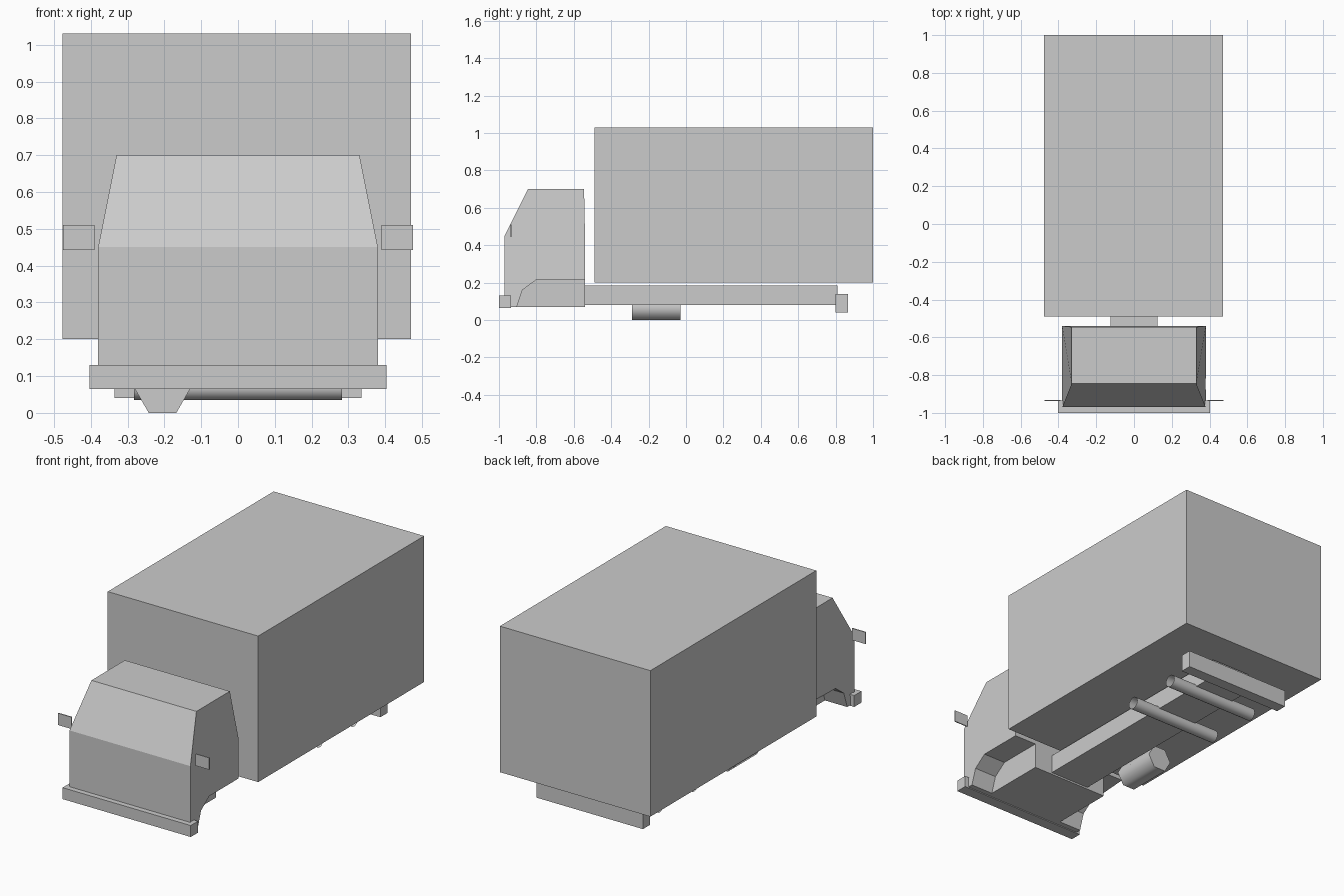
import bpy
import bmesh
from math import radians, pi
from mathutils import Matrix

default_cube = bpy.data.objects.get("Cube")
if default_cube:
    bpy.data.objects.remove(default_cube, do_unlink=True)

grey = bpy.data.materials.new("plain grey")
grey.use_nodes = True
grey.diffuse_color = (0.6, 0.6, 0.6, 1)
grey.node_tree.nodes["Principled BSDF"].inputs["Base Color"].default_value = (0.6, 0.6, 0.6, 1)


def finish(name, bm):
    bmesh.ops.recalc_face_normals(bm, faces=bm.faces)
    mesh = bpy.data.meshes.new(name)
    bm.to_mesh(mesh)
    bm.free()
    mesh.materials.append(grey)
    obj = bpy.data.objects.new(name, mesh)
    bpy.context.collection.objects.link(obj)
    return obj


def select(obj):
    bpy.ops.object.select_all(action='DESELECT')
    obj.select_set(True)
    bpy.context.view_layer.objects.active = obj


def prism(name, profile, x0, x1):
    """Extrude a (y, z) side profile across the width."""
    bm = bmesh.new()
    face = bm.faces.new([bm.verts.new((x0, y, z)) for y, z in profile])
    extruded = bmesh.ops.extrude_face_region(bm, geom=[face])["geom"]
    verts = [v for v in extruded if isinstance(v, bmesh.types.BMVert)]
    bmesh.ops.translate(bm, verts=verts, vec=(x1 - x0, 0, 0))
    return finish(name, bm)


def block(name, x, y, z):
    return prism(name, [(y[0], z[0]), (y[1], z[0]), (y[1], z[1]), (y[0], z[1])], *x)


def cylinder(name, centre, radius, length, sides, axis, capped):
    bm = bmesh.new()
    # A z cylinder is first spun by a half step, then laid along the axis
    turn = Matrix.Rotation(pi / 2, 4, axis)
    bmesh.ops.create_cone(bm, cap_ends=capped, segments=sides, radius1=radius,
                          radius2=radius, depth=length,
                          matrix=Matrix.Translation(centre) @ turn @ Matrix.Rotation(pi / 2, 4, 'Z'))
    obj = finish(name, bm)
    select(obj)
    bpy.ops.object.shade_smooth_by_angle(angle=radians(65))
    return obj


# Cargo body, chassis beam and bumpers
block("cargo_box", (-0.476, 0.47), (-0.49, 1.0), (0.2, 1.03))
block("chassis", (-0.125, 0.125), (-0.54, 0.81), (0.08, 0.185))
block("front_bumper", (-0.403, 0.403), (-1.0, -0.935), (0.065, 0.13))
block("rear_bumper", (-0.335, 0.335), (0.8, 0.865), (0.04, 0.138))

# Cab with a sloped windscreen and sides that lean in above the waist
cab = prism("cab", [(-0.97, 0.07), (-0.54, 0.07), (-0.54, 0.45),
                    (-0.545, 0.7), (-0.845, 0.7), (-0.97, 0.45)], -0.38, 0.38)
for v in cab.data.vertices:
    if v.co.z > 0.6:
        v.co.x *= 0.33 / 0.38

# Wheel arches cut from both lower corners, open towards the back
arch = [(-0.915, 0.04), (-0.905, 0.07), (-0.875, 0.16), (-0.8, 0.215),
        (-0.5, 0.215), (-0.5, 0.04)]
for side in (-1, 1):
    cutter = prism("arch_cutter", arch, side * 0.24, side * 0.45)
    cutter.hide_render = True
    cut = cab.modifiers.new("wheel_arch", 'BOOLEAN')
    cut.operation = 'DIFFERENCE'
    cut.solver = 'EXACT'
    cut.object = cutter
    select(cab)
    bpy.ops.object.modifier_apply(modifier=cut.name)
    bpy.data.objects.remove(cutter, do_unlink=True)

# Thin wing mirrors
for label, side in (("left", 1), ("right", -1)):
    block(label + "_mirror", (side * 0.39, side * 0.475), (-0.938, -0.932), (0.443, 0.51))

# Open axle tubes and the six-sided tank
for label, y in (("front", 0.33), ("back", 0.64)):
    cylinder(label + "_axle_tube", (0, y, 0.07), 0.035, 0.566, 16, 'Y', False)
tank = cylinder("fuel_tank", (-0.205, -0.16, 0.065), 0.075, 0.26, 6, 'X', True)
# Rest the tank on a flat side
lowest = min(v.co.z for v in tank.data.vertices)
if lowest < -0.005:
    spin = Matrix.Translation((-0.205, 0, 0.065)) @ Matrix.Rotation(pi / 6, 4, 'Y') @ Matrix.Translation((0.205, 0, -0.065))
    tank.data.transform(spin)
